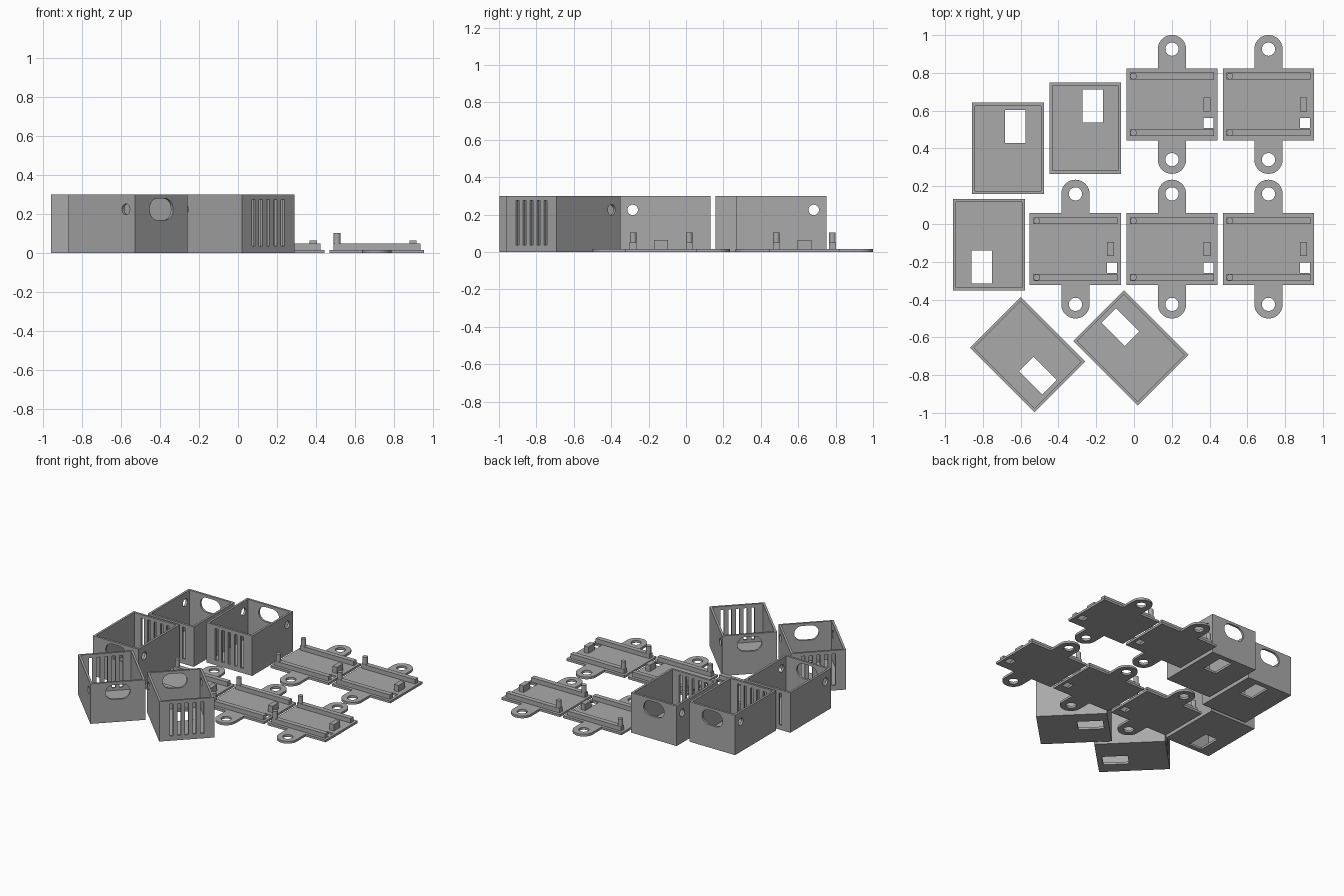
import bpy, math
from mathutils import Matrix

if "Cube" in bpy.data.objects:
    bpy.data.objects.remove(bpy.data.objects["Cube"])

grey = bpy.data.materials.new("plain_grey")
grey.diffuse_color = (0.40, 0.40, 0.40, 1)
grey.use_nodes = True
grey.node_tree.nodes["Principled BSDF"].inputs["Base Color"].default_value = grey.diffuse_color


def finish(name):
    ob = bpy.context.object
    ob.name = name
    return ob


def block(name, cx, cy, z0, sx, sy, sz):
    bpy.ops.mesh.primitive_cube_add(size=1)
    ob = finish(name)
    ob.data.transform(Matrix.Translation((cx, cy, z0 + sz / 2)) @ Matrix.Diagonal((sx, sy, sz, 1)))
    return ob


def rod(name, centre, radius, length, axis="Z"):
    bpy.ops.mesh.primitive_cylinder_add(vertices=40, radius=radius, depth=length)
    ob = finish(name)
    turn = {"Z": Matrix(), "X": Matrix.Rotation(math.pi / 2, 4, "Y"),
            "Y": Matrix.Rotation(math.pi / 2, 4, "X")}[axis]
    ob.data.transform(Matrix.Translation(centre) @ turn)
    return ob


def combine(target, others, operation):
    for other in others:
        mod = target.modifiers.new("join", "BOOLEAN")
        mod.operation, mod.solver, mod.object = operation, "EXACT", other
        bpy.context.view_layer.objects.active = target
        bpy.ops.object.modifier_apply(modifier=mod.name)
        bpy.data.objects.remove(other)


def place_copies(source, name, placements):
    source.data.materials.clear()
    source.data.materials.append(grey)
    bpy.ops.object.select_all(action="DESELECT")
    source.select_set(True)
    bpy.context.view_layer.objects.active = source
    bpy.ops.object.shade_smooth_by_angle(angle=math.radians(30))
    for i, (x, y, angle) in enumerate(placements):
        ob = source if i == 0 else source.copy()
        if i:
            bpy.context.collection.objects.link(ob)
        ob.name = f"{name}_{i + 1}"
        ob.location = (x, y, 0)
        ob.rotation_euler.z = math.radians(angle)


# Open-topped enclosure
W, L, H, T = 0.38, 0.484, 0.30, 0.016
case = block("case", 0, 0, 0, W, L, H)
cuts = [block("cavity", 0, 0, T, W - 2 * T, L - 2 * T, H)]
# floor window
cuts.append(block("floor_window", 0.039, 0.117, -0.05, 0.108, 0.175, 0.1))
# round cable holes through both long walls
cuts.append(rod("cable_hole", (0, 0.175, 0.225), 0.028, 0.6, "X"))
# rounded opening in the back wall
oval = block("oval", 0, L / 2, 0.17, 0.06, 0.1, 0.11)
combine(oval, [rod("oval_end", (s * 0.03, L / 2, 0.225), 0.055, 0.1, "Y") for s in (-1, 1)], "UNION")
cuts.append(oval)
# five vent slots in the front wall
cuts += [block("vent", i * 0.053, -L / 2, 0.036, 0.023, 0.1, 0.238) for i in range(-2, 3)]
combine(case, cuts, "DIFFERENCE")
place_copies(case, "enclosure", [(-0.667, 0.40, 0), (-0.258, 0.508, 0), (-0.768, -0.11, 180),
                                 (-0.564, -0.692, -135), (-0.017, -0.656, 45)])

# Mounting lid with two screw tabs
lid = block("lid", 0, 0, 0, L, W, 0.017)
parts = [block("tab_web", 0, 0, 0, 0.15, 0.585, 0.017)]
for s in (-1, 1):
    parts.append(rod("tab_end", (0, s * 0.2925, 0.0085), 0.075, 0.017))
    parts.append(block("rail", 0, s * 0.15, 0.008, 0.446, 0.036, 0.042))
    parts.append(rod("post", (-0.204, s * 0.15, 0.056), 0.0175, 0.096))
parts.append(block("stop_block", 0.185, 0, 0.008, 0.037, 0.074, 0.057))
combine(lid, parts, "UNION")
holes = [rod("screw_hole", (0, s * 0.2925, 0), 0.035, 0.2) for s in (-1, 1)]
holes.append(block("cable_slot", 0.194, -0.098, -0.1, 0.053, 0.055, 0.2))
combine(lid, holes, "DIFFERENCE")
place_copies(lid, "mounting_lid", [(0.201, 0.633, 0), (0.712, 0.633, 0), (-0.31, -0.133, 0),
                                   (0.201, -0.133, 0), (0.712, -0.133, 0)])
